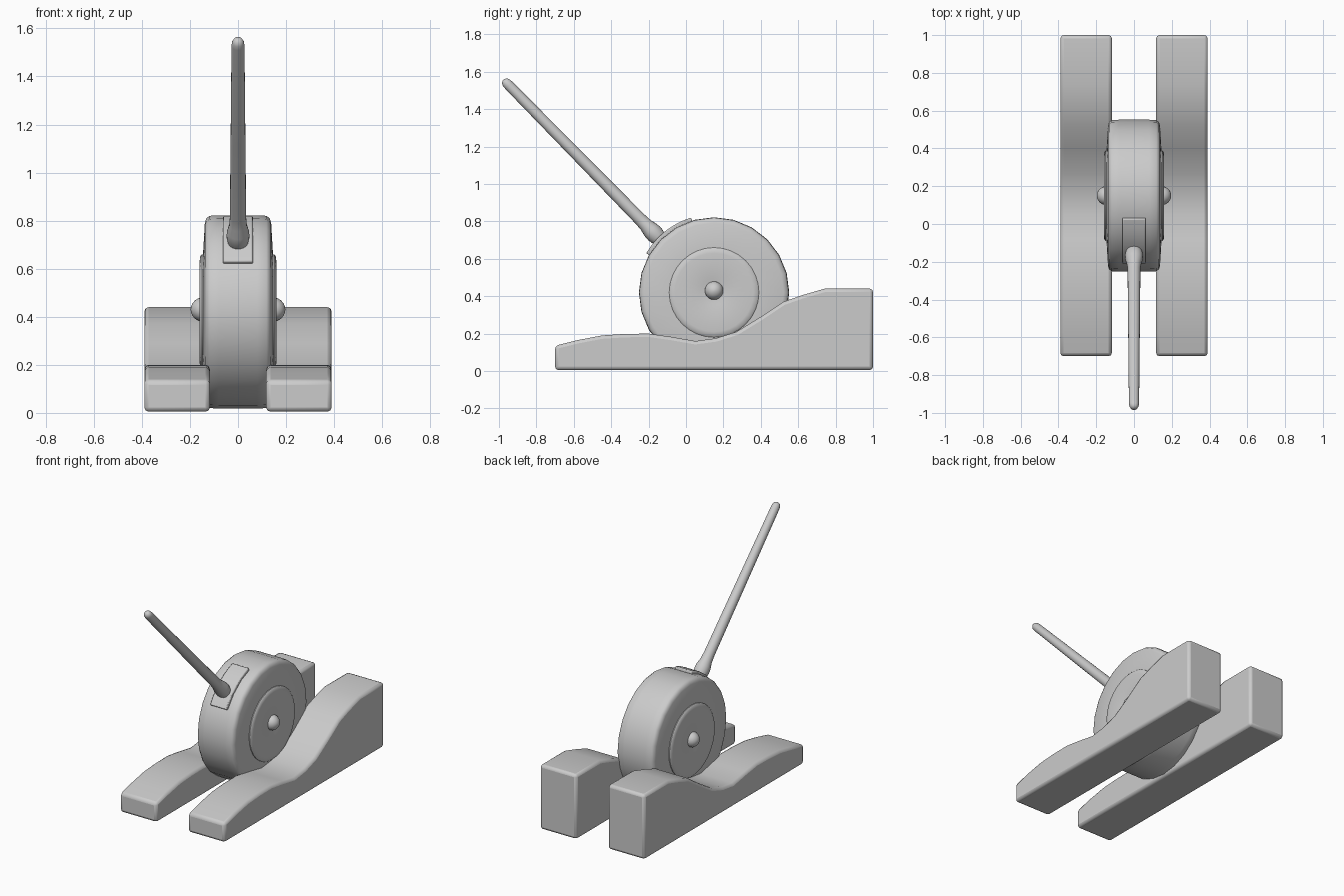
import bpy, bmesh
from math import sin, cos, pi, radians
from mathutils import Vector, Matrix

if "Cube" in bpy.data.objects:
    bpy.data.objects.remove(bpy.data.objects["Cube"])

HUB = Vector((0, 0.15, 0.42))


def finish(name, bm, bevel=0, segments=2):
    bmesh.ops.recalc_face_normals(bm, faces=bm.faces)
    me = bpy.data.meshes.new(name)
    bm.to_mesh(me)
    bm.free()
    ob = bpy.data.objects.new(name, me)
    bpy.context.collection.objects.link(ob)
    if bevel:
        m = ob.modifiers.new("bevel", "BEVEL")
        m.width, m.segments = bevel, segments
        m.limit_method, m.angle_limit = "ANGLE", radians(50)
    bpy.ops.object.select_all(action="DESELECT")
    bpy.context.view_layer.objects.active = ob
    ob.select_set(True)
    bpy.ops.object.shade_smooth_by_angle(angle=radians(40))
    return ob


def lathe(name, profile, origin, axis, n):
    """Turn (radius, height) pairs around an axis, capping both ends."""
    bm = bmesh.new()
    rot = Vector((0, 0, 1)).rotation_difference(Vector(axis)).to_matrix().to_4x4()
    mat = Matrix.Translation(origin) @ rot
    rings = [[bm.verts.new(mat @ Vector((r * cos(2 * pi * i / n), r * sin(2 * pi * i / n), h)))
              for i in range(n)] for r, h in profile]
    for a, b in zip(rings, rings[1:]):
        for i in range(n):
            j = (i + 1) % n
            bm.faces.new((a[i], a[j], b[j], b[i]))
    bm.faces.new(rings[0])
    bm.faces.new(rings[-1])
    return finish(name, bm)


def extrude_profile(name, pts, x0, x1, bevel):
    """Extrude a (y, z) outline between two x positions."""
    bm = bmesh.new()
    a, b = [[bm.verts.new((x, y, z)) for y, z in pts] for x in (x0, x1)]
    bm.faces.new(a)
    bm.faces.new(b)
    for i in range(len(pts)):
        j = (i + 1) % len(pts)
        bm.faces.new((a[i], a[j], b[j], b[i]))
    return finish(name, bm, bevel)


# Wavy side rails
rail = [(-0.7, 0.005), (-0.7, 0.135), (-0.58, 0.165), (-0.45, 0.19), (-0.33, 0.198),
        (-0.2, 0.2), (-0.08, 0.183), (0.05, 0.16), (0.16, 0.175), (0.27, 0.21),
        (0.4, 0.29), (0.52, 0.37), (0.62, 0.405), (0.74, 0.44), (1.0, 0.44), (1.0, 0.005)]
for side, s in (("left", -1), ("right", 1)):
    extrude_profile(side + "_rail", rail, s * 0.117, s * 0.39, 0.018)

# Wheel with rounded rims
half = [(0.402, 0.08), (0.4, 0.118), (0.39, 0.132), (0.372, 0.138), (0.25, 0.145), (0.2, 0.145)]
lathe("wheel", [(r, -h) for r, h in reversed(half)] + half, HUB, (1, 0, 0), 24)

# Hub discs and axle knobs on both sides
for side, s in (("left", -1), ("right", 1)):
    lathe(side + "_hub_disc", [(0.24, 0.1), (0.24, 0.15), (0.232, 0.157), (0.21, 0.16),
                               (0.075, 0.156), (0.06, 0.152)], HUB, (s, 0, 0), 32)
    lathe(side + "_axle_knob", [(0.05 * cos(a), 0.147 + 0.05 * sin(a))
                                for a in [radians(d) for d in (-20, 0, 20, 40, 60, 78, 89)]],
          HUB + Vector((0, 0, 0.01)), (s, 0, 0), 20)

# Curved mounting plate wrapped on the wheel rim
angles = [radians(107 + 43 * i / 6) for i in range(7)]
arc = [(HUB.y + 0.419 * cos(a), HUB.z + 0.419 * sin(a)) for a in angles]
arc += [(HUB.y + 0.375 * cos(a), HUB.z + 0.375 * sin(a)) for a in reversed(angles)]
extrude_profile("handle_plate", arc, -0.062, 0.062, 0.006)

# Long tapered handle with a bulged foot
lathe("handle", [(0.036, 0.0), (0.042, 0.025), (0.048, 0.055), (0.046, 0.085), (0.037, 0.125),
                 (0.034, 0.17), (0.031, 0.6), (0.027, 1.17), (0.025, 1.19), (0.018, 1.205),
                 (0.006, 1.211)],
      (0, -0.128, 0.692), (0, -0.853, 0.87), 20)
